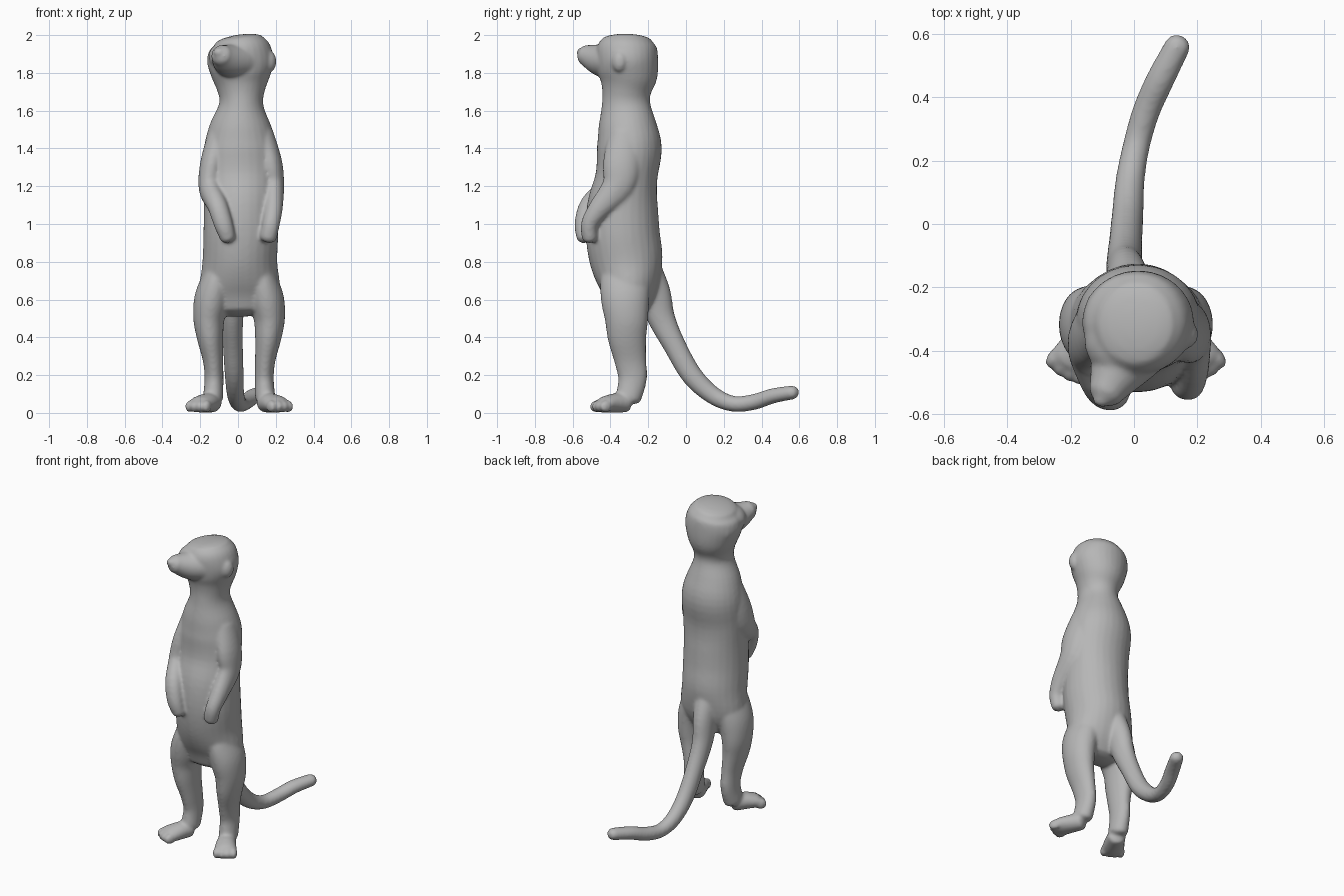
import bpy, bmesh, math
from mathutils import Vector, Matrix

if "Cube" in bpy.data.objects:
    bpy.data.objects.remove(bpy.data.objects["Cube"])

SIDES = 28
parts = []


def add_object(name, bm):
    bmesh.ops.recalc_face_normals(bm, faces=bm.faces)
    me = bpy.data.meshes.new(name)
    bm.to_mesh(me)
    bm.free()
    ob = bpy.data.objects.new(name, me)
    bpy.context.collection.objects.link(ob)
    parts.append(ob)
    return ob


def spline(p, steps=4):
    """Catmull-Rom through the stations (x, y, z, radius_u, radius_v)."""
    p = [Vector(q) for q in p]
    out = []
    for i in range(len(p) - 1):
        a, b, c, d = p[max(i - 1, 0)], p[i], p[i + 1], p[min(i + 2, len(p) - 1)]
        for k in range(steps):
            t = k / steps
            out.append(0.5 * (2 * b + (c - a) * t + (2 * a - 5 * b + 4 * c - d) * t * t
                              + (3 * b - a - 3 * c + d) * t ** 3))
    return out + [p[-1]]


def tube(name, stations, cap0=0.03, cap1=0.03):
    """Loft elliptical rings along a path and round off both ends."""
    s = spline(stations)
    pos = [Vector(q[:3]) for q in s]
    n = len(s)
    rings = []
    for i in range(n):
        t = (pos[min(i + 1, n - 1)] - pos[max(i - 1, 0)]).normalized()
        rings.append((pos[i], t, s[i][3], s[i][4]))
    angles = [math.radians(a) for a in (25, 50, 70, 84)]

    def cap(ring, h):
        c, t, ru, rv = ring
        return [(c + t * h * math.sin(a), t, ru * math.cos(a), rv * math.cos(a)) for a in angles]
    rings = cap(rings[0], -cap0)[::-1] + rings + cap(rings[-1], cap1)
    bm = bmesh.new()
    loops = []
    for c, t, ru, rv in rings:
        u = Vector((1, 0, 0))
        u = (u - t * u.dot(t)).normalized()
        v = t.cross(u)
        loops.append([bm.verts.new(c + u * ru * math.cos(a) + v * rv * math.sin(a))
                      for a in (2 * math.pi * k / SIDES for k in range(SIDES))])
    for a, b in zip(loops, loops[1:]):
        for k in range(SIDES):
            j = (k + 1) % SIDES
            bm.faces.new((a[k], a[j], b[j], b[k]))
    bm.faces.new(loops[0][::-1])
    bm.faces.new(loops[-1])
    return add_object(name, bm)


def ball(name, centre, radii, turn=0):
    bm = bmesh.new()
    m = Matrix.Translation(centre) @ Matrix.Rotation(turn, 4, 'Z') @ Matrix.Diagonal((*radii, 1))
    bmesh.ops.create_uvsphere(bm, u_segments=20, v_segments=12, radius=1, matrix=m)
    return add_object(name, bm)


# Torso, neck and skull in one upright loft
tube("torso", [
    (.012, -.31, .56, .18, .11), (.01, -.302, .66, .212, .155), (.01, -.315, .80, .198, .192),
    (.015, -.335, .95, .198, .196), (.015, -.335, 1.1, .196, .187), (.015, -.315, 1.25, .197, .164),
    (.013, -.30, 1.4, .194, .172), (.013, -.31, 1.52, .164, .154), (.017, -.317, 1.63, .118, .129),
    (.017, -.315, 1.70, .124, .129), (.015, -.307, 1.78, .155, .155), (.013, -.31, 1.86, .177, .163),
    (.01, -.315, 1.93, .163, .16), (.005, -.315, 1.968, .132, .138)], .05, .034)

# Brow and muzzle turned a little to one side, with nose and ears
ball("brow", (-.03, -.375, 1.885), (.13, .12, .09), -.45)
tube("muzzle", [(.01, -.36, 1.86, .13, .105), (-.045, -.45, 1.868, .098, .088),
                (-.085, -.525, 1.892, .06, .058)], .03, .048)
ball("nose", (-.10, -.557, 1.908), (.03, .022, .026))
ball("ear", (.172, -.355, 1.86), (.03, .04, .055), -.4)
ball("ear", (-.12, -.25, 1.86), (.03, .04, .055), -.4)

# Arms folded down over the belly, broad where they merge with the chest
tube("right_arm", [
    (-.09, -.32, 1.47, .07, .09), (-.135, -.35, 1.32, .065, .10), (-.15, -.40, 1.19, .058, .08),
    (-.11, -.51, 1.10, .054, .054), (-.078, -.545, 1.0, .05, .045), (-.055, -.54, .93, .042, .04)])
tube("left_arm", [
    (.12, -.32, 1.47, .07, .09), (.17, -.34, 1.32, .065, .10), (.188, -.36, 1.2, .056, .085),
    (.186, -.46, 1.08, .05, .058), (.175, -.51, 1.0, .046, .046), (.16, -.51, .93, .046, .042)])

# Legs, feet and toes on both sides
for side, sx in (("left", 1), ("right", -1)):
    def mx(x):
        return .006 + sx * x
    leg = [(.10, -.315, .80, .06, .11), (.12, -.322, .70, .082, .13), (.145, -.322, .6, .093, .128),
           (.16, -.315, .5, .083, .115), (.154, -.312, .4, .07, .103), (.138, -.295, .28, .054, .085),
           (.133, -.283, .18, .05, .076), (.138, -.305, .08, .054, .068)]
    tube(side + "_leg", [(mx(x), y, z, a, b) for x, y, z, a, b in leg])
    foot = [(.14, -.32, .054, .054, .052), (.172, -.38, .052, .062, .051), (.203, -.43, .044, .07, .044)]
    tube(side + "_foot", [(mx(x), y, z, a, b) for x, y, z, a, b in foot], .025, .04)
    for k in range(4):
        w = (k - 1.5) * .035
        ahead = .034 - abs(k - 1.5) * .007
        ball(side + "_toe", (mx(.203 + .86 * w + .5 * ahead), -.43 + .5 * w - .86 * ahead, .034),
             (.022, .036, .033), sx * .52)

# Tail sweeping down and back along the ground
tube("tail", [
    (-.008, -.26, .88, .07, .08), (-.012, -.225, .76, .08, .095), (-.022, -.17, .63, .066, .09),
    (-.03, -.13, .5, .058, .073), (-.027, -.062, .36, .053, .06), (-.02, .03, .2, .05, .056),
    (-.012, .14, .095, .046, .048), (.008, .25, .048, .043, .042), (.04, .36, .058, .044, .042),
    (.085, .46, .09, .045, .04), (.138, .563, .108, .041, .037)], .03, .035)

# Fuse everything into one smooth skin
bpy.ops.object.select_all(action='DESELECT')
for ob in parts:
    ob.select_set(True)
body = parts[0]
bpy.context.view_layer.objects.active = body
bpy.ops.object.join()
body.name = "animal_body"
fuse = body.modifiers.new("fuse", 'REMESH')
fuse.mode = 'VOXEL'
fuse.voxel_size = .009
fuse.use_smooth_shade = True
soft = body.modifiers.new("soften", 'SMOOTH')
soft.factor = .5
soft.iterations = 10

# Mid-grey fur
fur = bpy.data.materials.new("grey_fur")
fur.diffuse_color = (.47, .47, .47, 1)
fur.use_nodes = True
fur.node_tree.nodes["Principled BSDF"].inputs["Base Color"].default_value = fur.diffuse_color
body.data.materials.append(fur)
